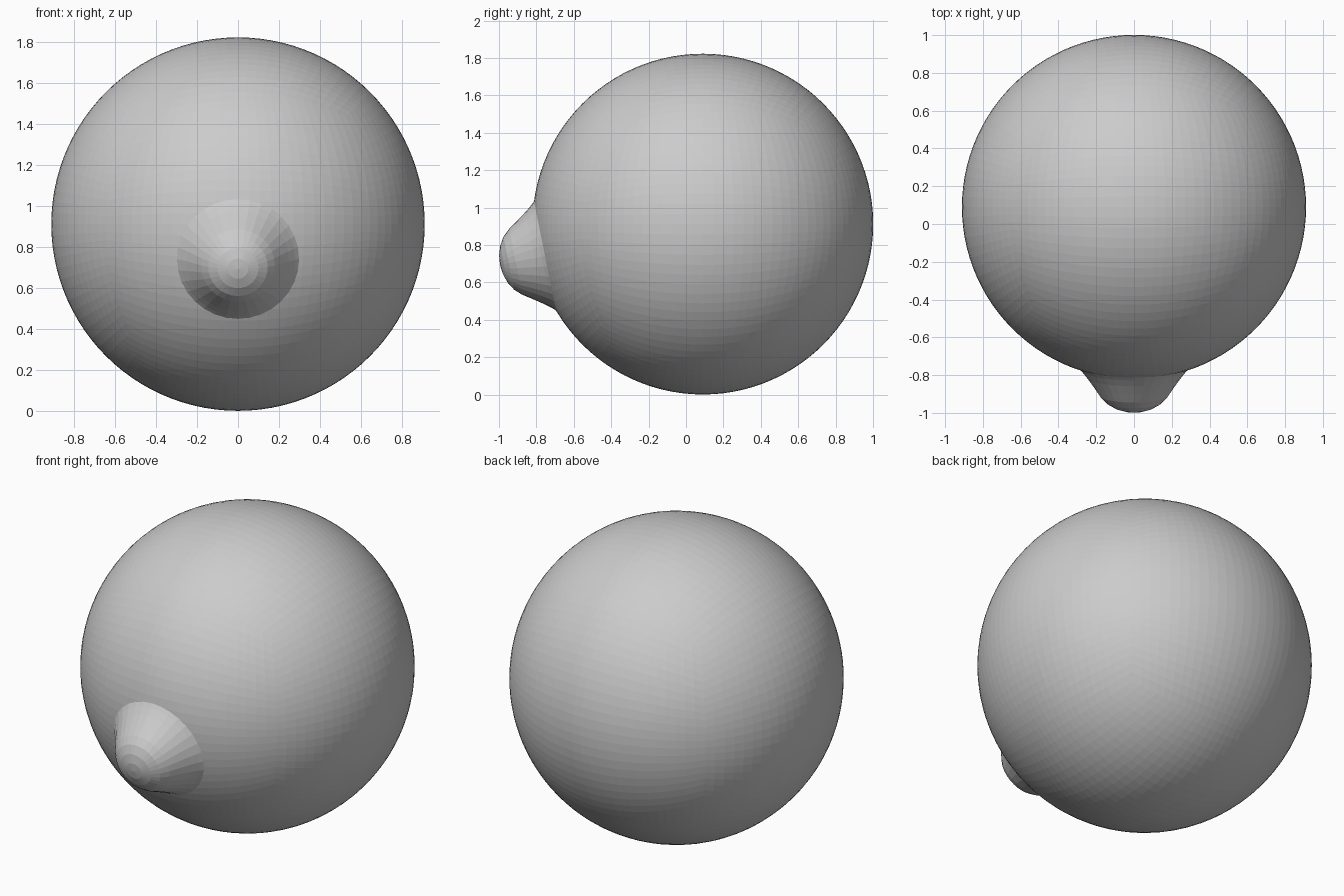
import bpy, bmesh, math
from mathutils import Vector, Matrix

if "Cube" in bpy.data.objects:
    bpy.data.objects.remove(bpy.data.objects["Cube"])

CENTRE = Vector((0, 0.09, 0.912))
RADIUS = 0.911


def make_object(name, bm):
    bmesh.ops.recalc_face_normals(bm, faces=bm.faces)
    mesh = bpy.data.meshes.new(name)
    bm.to_mesh(mesh)
    bm.free()
    obj = bpy.data.objects.new(name, mesh)
    bpy.context.collection.objects.link(obj)
    return obj


# Round body: finely divided cube pushed out to a ball, flat quad facets
bm = bmesh.new()
bmesh.ops.create_cube(bm, size=2)
bmesh.ops.subdivide_edges(bm, edges=bm.edges[:], cuts=25, use_grid_fill=True)
for v in bm.verts:
    even = Vector([math.tan(c * math.pi / 4) for c in v.co])
    v.co = CENTRE + even.normalized() * RADIUS
make_object("body", bm)

# Nose: rounded, flared bump turned around an axis through the ball's centre
profile = [(0.34, 0.81), (0.305, 0.853), (0.28, 0.88), (0.25, 0.918),
           (0.215, 0.968), (0.18, 1.02), (0.145, 1.058), (0.10, 1.085),
           (0.05, 1.101), (0, 1.106)]
bm = bmesh.new()
points = [bm.verts.new((r, 0, d)) for r, d in profile]
edges = [bm.edges.new(pair) for pair in zip(points, points[1:])]
bmesh.ops.spin(bm, geom=points + edges, axis=(0, 0, 1), cent=(0, 0, 0),
               angle=math.tau, steps=32, use_duplicate=False)
bmesh.ops.remove_doubles(bm, verts=bm.verts, dist=0.0005)
tilt = Matrix.Rotation(math.radians(90 + 11.4), 4, 'X')
bmesh.ops.transform(bm, matrix=Matrix.Translation(CENTRE) @ tilt, verts=bm.verts)
make_object("nose", bm)
